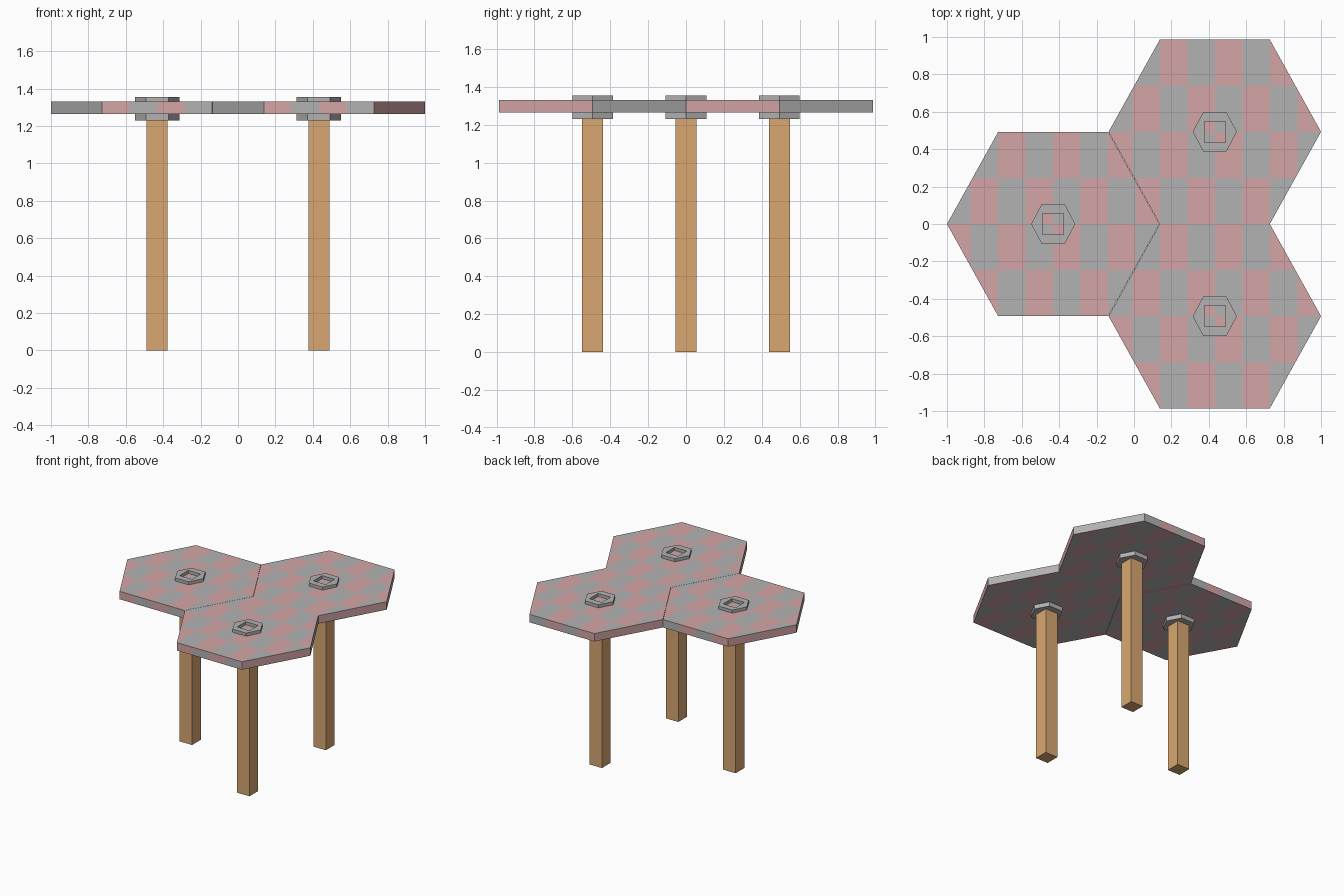
import bpy, bmesh
from math import floor

if "Cube" in bpy.data.objects:
    bpy.data.objects.remove(bpy.data.objects["Cube"])

CENTERS = {"left": (-0.432, 0.0), "back_right": (0.432, 0.493), "front_right": (0.432, -0.493)}
COL, ROW = 0.147, 0.2465          # checker cell size


def material(name, color):
    m = bpy.data.materials.new(name)
    m.diffuse_color = (*color, 1)
    m.use_nodes = True
    m.node_tree.nodes["Principled BSDF"].inputs["Base Color"].default_value = m.diffuse_color
    return m


GREY = material("grey", (0.45, 0.45, 0.45))
PINK = material("pink", (0.66, 0.38, 0.39))
WOOD = material("wood", (0.69, 0.39, 0.165))


def hexagon(tip, flat, half):
    return [(tip, 0), (flat, half), (-flat, half), (-tip, 0), (-flat, -half), (flat, -half)]


def square(h):
    return [(h, h), (-h, h), (-h, -h), (h, -h)]


def prism(loops, z0, z1):
    """Fill the outlines (outer first, then holes) and extrude them upward."""
    bm = bmesh.new()
    if len(loops) == 1:
        bm.faces.new([bm.verts.new((x, y, z0)) for x, y in loops[0]])
    else:
        edges = []
        for loop in loops:
            vs = [bm.verts.new((x, y, z0)) for x, y in loop]
            edges += [bm.edges.new((vs[i - 1], vs[i])) for i in range(len(vs))]
        bmesh.ops.triangle_fill(bm, edges=edges, use_beauty=True)
    ext = bmesh.ops.extrude_face_region(bm, geom=bm.faces[:], use_keep_orig=True)
    verts = [g for g in ext["geom"] if isinstance(g, bmesh.types.BMVert)]
    bmesh.ops.translate(bm, verts=verts, vec=(0, 0, z1 - z0))
    bmesh.ops.recalc_face_normals(bm, faces=bm.faces[:])
    return bm


def finish(bm, name, center, mats):
    mesh = bpy.data.meshes.new(name)
    bm.to_mesh(mesh)
    bm.free()
    for m in mats:
        mesh.materials.append(m)
    ob = bpy.data.objects.new(name, mesh)
    ob.location = (*center, 0)
    bpy.context.collection.objects.link(ob)


def checker_slab():
    bm = prism([hexagon(0.568, 0.294, 0.493)], 1.265, 1.33)
    # cut the checker lines into the slab
    cuts = [((i * COL, 0, 0), (1, 0, 0)) for i in range(-3, 4)]
    cuts += [((0, j * ROW, 0), (0, 1, 0)) for j in (-1, 0, 1)]
    for co, no in cuts:
        bmesh.ops.bisect_plane(bm, geom=bm.verts[:] + bm.edges[:] + bm.faces[:],
                               dist=1e-5, plane_co=co, plane_no=no)
    bm.normal_update()
    for f in bm.faces:
        c, n = f.calc_center_median(), f.normal
        i, j = floor(c.x / COL), floor(c.y / ROW)
        if abs(n.z) > 0.5:
            pink = (i + j) % 2 == 1
        elif abs(n.x) > 0.1:
            pink = n.x * n.y < 0
        else:
            pink = i % 2 == 0
        f.material_index = int(pink)
    return bm


for side, center in CENTERS.items():
    # hexagonal tabletop section
    finish(checker_slab(), side + "_tabletop", center, [GREY, PINK])
    # collars with square sockets above and below the top
    for level, z0, z1 in (("upper", 1.33, 1.355), ("lower", 1.23, 1.265)):
        finish(prism([hexagon(0.118, 0.061, 0.107), square(0.056)], z0, z1),
               f"{side}_{level}_collar", center, [GREY])
    # square wooden leg
    finish(prism([square(0.056)], 0, 1.265), side + "_leg", center, [WOOD])
